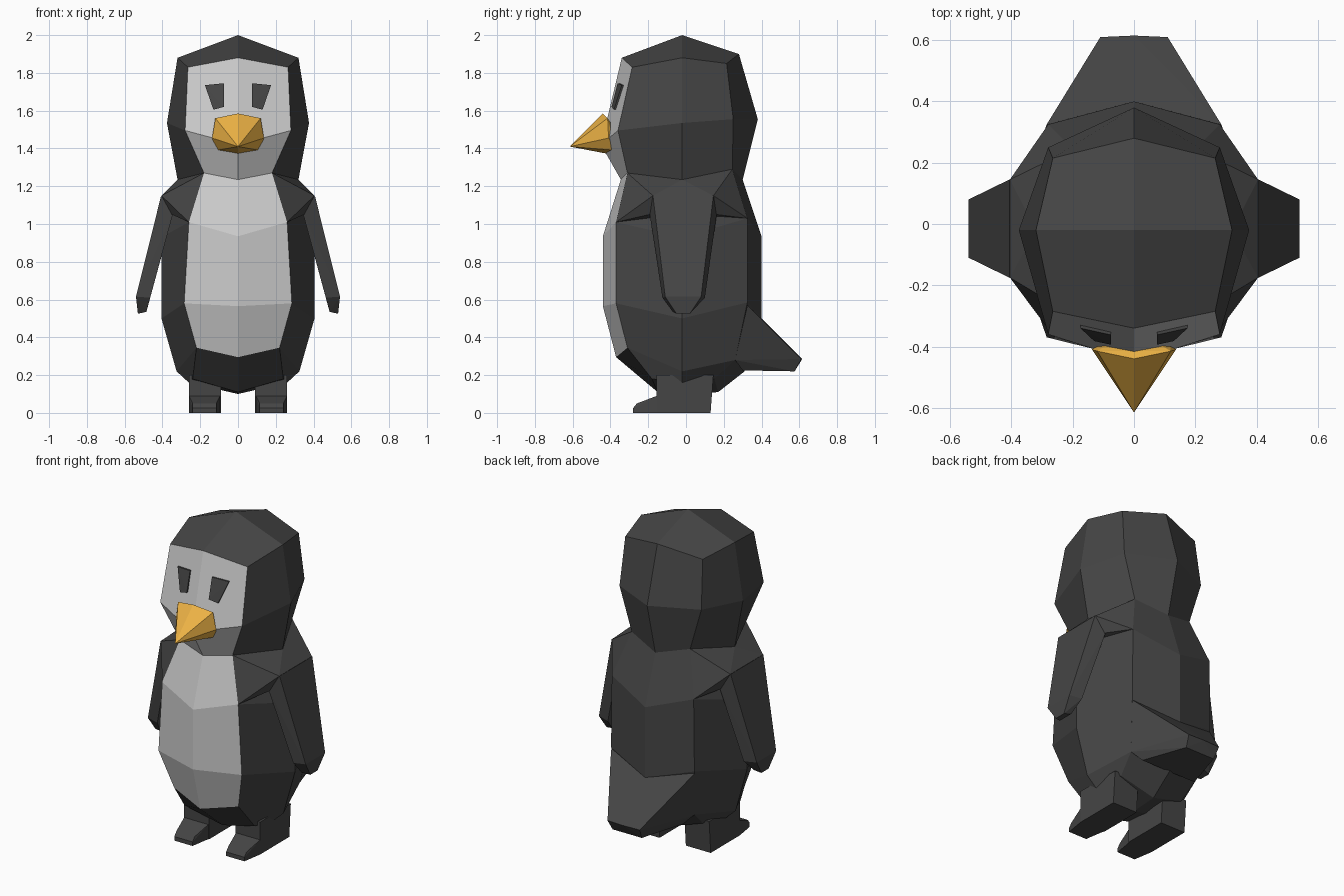
import bpy, bmesh

if "Cube" in bpy.data.objects:
    bpy.data.objects.remove(bpy.data.objects["Cube"])


def material(name, color):
    m = bpy.data.materials.new(name)
    m.diffuse_color = (*color, 1)
    m.use_nodes = True
    m.node_tree.nodes["Principled BSDF"].inputs["Base Color"].default_value = m.diffuse_color
    return m


DARK = material("dark_plumage", (0.06, 0.06, 0.06))
LIGHT = material("light_plumage", (0.7, 0.7, 0.7))
ORANGE = material("orange", (0.85, 0.45, 0.06))


def finish(name, bm, mats, mirror):
    bmesh.ops.recalc_face_normals(bm, faces=bm.faces[:])
    mesh = bpy.data.meshes.new(name)
    bm.to_mesh(mesh)
    bm.free()
    for m in mats:
        mesh.materials.append(m)
    ob = bpy.data.objects.new(name, mesh)
    bpy.context.collection.objects.link(ob)
    if mirror:
        mod = ob.modifiers.new("mirror", 'MIRROR')
        mod.merge_threshold = 0.002
    return ob


def hull(name, pts, mat, mirror=True):
    """Faceted solid around the points, either mirrored or spanning the middle."""
    if not mirror:
        pts = list(pts) + [(-x, y, z) for x, y, z in pts if x > 0]
    bm = bmesh.new()
    for p in pts:
        bm.verts.new(p)
    bmesh.ops.convex_hull(bm, input=bm.verts[:])
    bmesh.ops.delete(bm, geom=[v for v in bm.verts if not v.link_faces], context='VERTS')
    bmesh.ops.dissolve_limit(bm, angle_limit=0.02, verts=bm.verts[:], edges=bm.edges[:])
    return finish(name, bm, [mat], mirror)


# Head and body: half rings from front centre round to back centre
RINGS = [
    [(0, -.34, 1.88), (.265, -.285, 1.83), (.32, -.02, 1.88), (.265, .215, 1.85), (0, .28, 1.90)],
    [(0, -.45, 1.42), (.28, -.36, 1.495), (.376, -.02, 1.535), (.28, .25, 1.555), (0, .38, 1.555)],
    [(0, -.345, 1.235), (.18, -.31, 1.27), (.32, -.02, 1.235), (.2, .245, 1.29), (0, .30, 1.235)],
    [(0, -.44, .935), (.26, -.37, 1.01), (.405, -.02, .93), (.28, .325, 1.03), (0, .40, .935)],
    [(0, -.44, .565), (.285, -.37, .58), (.405, -.02, .50), (.285, .325, .585), (0, .40, .50)],
    [(0, -.37, .295), (.22, -.31, .345), (.325, -.02, .22), (.24, .26, .28), (0, .31, .22)],
    [(0, -.15, .11), (.24, -.18, .18), (.26, -.02, .16), (.22, .15, .18), (0, .17, .11)],
]
bm = bmesh.new()
rows = [[bm.verts.new(p) for p in ring] for ring in RINGS]
for i, (a, b) in enumerate(zip(rows, rows[1:])):
    for j in range(4):
        f = bm.faces.new((a[j], a[j + 1], b[j + 1], b[j]))
        f.material_index = int(j == 0 and i < 5)  # light face and belly
for row, pole in ((rows[0], (0, -.02, 2.0)), (rows[-1], (0, 0, .10))):
    p = bm.verts.new(pole)
    bm.faces.new((p, *row[0:3]))
    bm.faces.new((p, *row[2:5]))
finish("body", bm, [DARK, LIGHT], True)

# Shoulders blend the neck into the arms
hull("shoulder", [RINGS[2][1], RINGS[2][2], RINGS[2][3], RINGS[3][1], RINGS[3][3],
                  (.405, -.175, 1.15), (.405, .145, 1.15),
                  (.35, -.195, 1.05), (.35, .165, 1.05)], DARK)

# Flat arms: outer face, then the slightly wider inner face
hull("arm", [(.407, -.175, 1.15), (.407, .145, 1.15), (.54, -.11, .615), (.54, .08, .615),
             (.53, -.05, .525), (.53, .02, .525),
             (.34, -.195, 1.07), (.34, .165, 1.07), (.465, -.125, .61), (.465, .10, .61),
             (.485, -.07, .535), (.485, .03, .535)], DARK)

# Tail wedge
hull("tail", [(.285, .325, .57), (0, .40, .50), (.11, .61, .285), (0, .615, .285),
              (.10, .575, .22), (.24, .26, .28), (.19, .30, .225)], DARK, mirror=False)

# Beak
hull("beak", [(0, -.615, 1.41), (0, -.44, 1.585), (.12, -.415, 1.56), (.137, -.41, 1.455),
              (.115, -.37, 1.39), (0, -.38, 1.365), (0, -.34, 1.45)], ORANGE, mirror=False)

# Eyes: thin plates on the face
EYE = [(.075, -.362, 1.745), (.175, -.34, 1.735), (.13, -.382, 1.605), (.075, -.394, 1.62)]
hull("eye", EYE + [(x, y + .04, z) for x, y, z in EYE], DARK)

# Legs and feet
hull("leg", [(x, y, z) for x in (.09, .26)
             for y, z in ((-.155, .2), (.145, .2), (.13, 0), (-.155, 0))], DARK)
hull("foot", [(x, -.155, z) for x in (.095, .26) for z in (0, .09)]
     + [(x, y, z) for x in (.115, .24) for y, z in ((-.28, 0), (-.28, .025), (-.26, .05))], DARK)
